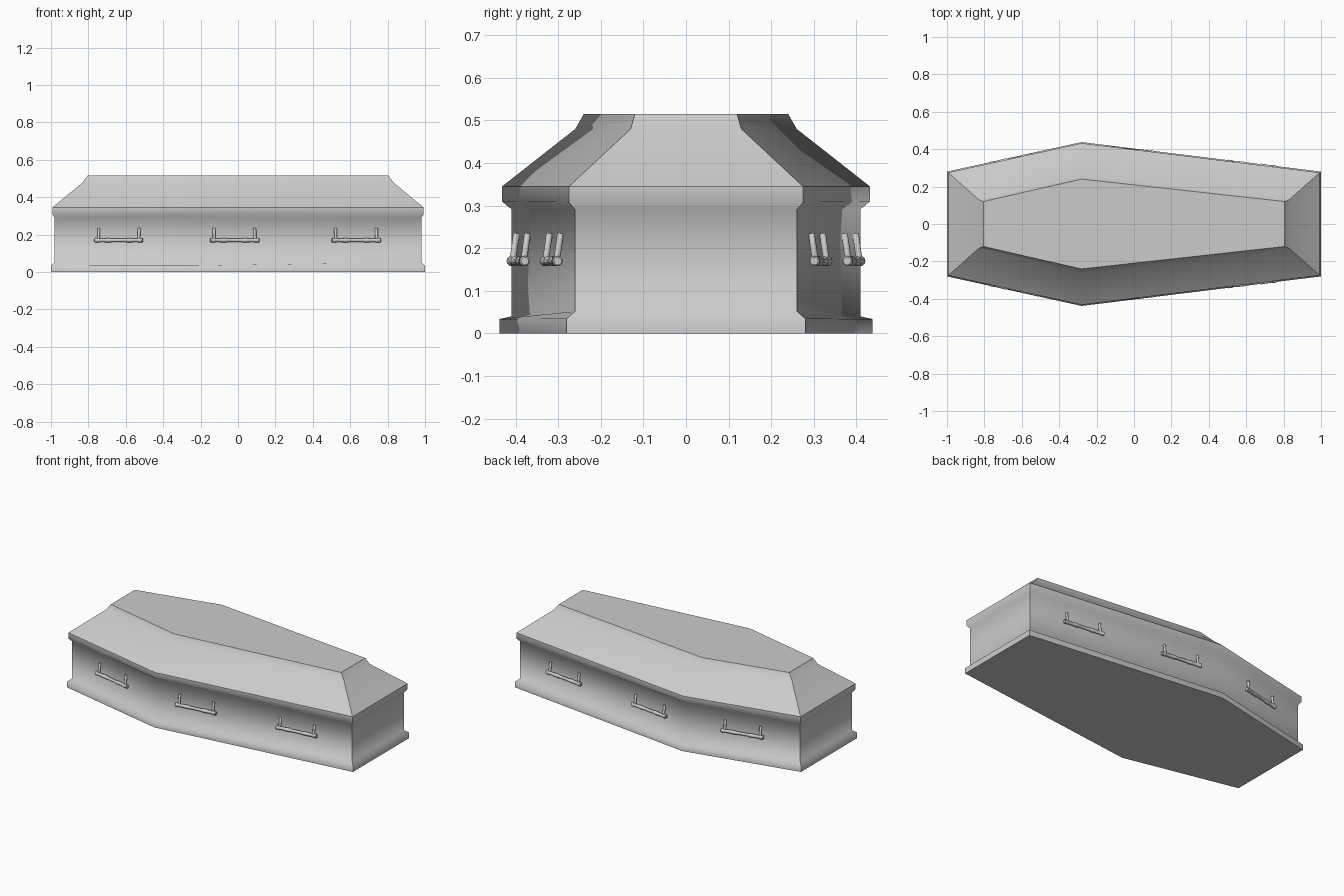
import bpy, bmesh, math
from mathutils import Vector

cube = bpy.data.objects.get("Cube")
if cube:
    bpy.data.objects.remove(cube, do_unlink=True)

grey = bpy.data.materials.new("plain grey")
grey.use_nodes = True
colour = (0.6, 0.6, 0.6, 1)
grey.diffuse_color = colour
grey.node_tree.nodes["Principled BSDF"].inputs["Base Color"].default_value = colour


def loft(bm, rings):
    """Skin closed rings of points and cap both ends."""
    rows = [[bm.verts.new(p) for p in ring] for ring in rings]
    n = len(rows[0])
    for a, b in zip(rows, rows[1:]):
        for i in range(n):
            j = (i + 1) % n
            bm.faces.new((a[i], a[j], b[j], b[i]))
    bm.faces.new(rows[0][::-1])
    bm.faces.new(rows[-1])
    return rows


def finish(bm, name):
    bmesh.ops.recalc_face_normals(bm, faces=bm.faces)
    for f in bm.faces:
        f.smooth = True
    mesh = bpy.data.meshes.new(name)
    bm.to_mesh(mesh)
    bm.free()
    mesh.materials.append(grey)
    obj = bpy.data.objects.new(name, mesh)
    bpy.context.collection.objects.link(obj)
    return obj


SHOULDER = -0.28
WALL_X, WALL_END, WALL_MID = 0.98, 0.26, 0.41


def outline(end_x, end_y, mid_y, z_end, z_mid):
    """Six-sided plan, widest at the shoulder."""
    return [(-end_x, -end_y, z_end), (SHOULDER, -mid_y, z_mid), (end_x, -end_y, z_end),
            (end_x, end_y, z_end), (SHOULDER, mid_y, z_mid), (-end_x, end_y, z_end)]


def shell(name, levels):
    """Body part with crisp first and last outlines and crisp end corners."""
    bm = bmesh.new()
    rows = loft(bm, [outline(*level) for level in levels])
    rim = [set(rows[0]), set(rows[-1])]
    for e in bm.edges:
        a, b = e.verts
        on_rim = any(a in r and b in r for r in rim)
        upright = not any(a in row and b in row for row in rows)
        corner = upright and abs(a.co.x - SHOULDER) > 0.01
        if on_rim or corner:
            e.smooth = False
    return finish(bm, name)


# Box with flared plinth and rim
shell("box", [
    (1.0, 0.28, 0.438, 0, 0),
    (1.0, 0.28, 0.438, 0.035, 0.034),
    (WALL_X, WALL_END, WALL_MID, 0.052, 0.04),
    (WALL_X, WALL_END, WALL_MID, 0.29, 0.292),
    (0.993, 0.275, 0.432, 0.308, 0.31),
    (0.993, 0.275, 0.432, 0.345, 0.345)])

# Sloping lid with flat top
shell("lid", [
    (0.993, 0.275, 0.432, 0.345, 0.345),
    (0.83, 0.13, 0.26, 0.48, 0.48),
    (0.805, 0.12, 0.24, 0.515, 0.515)])


def rod(bm, start, end, profile, sides=12):
    """Turned rod; profile gives (fraction along, radius)."""
    axis = end - start
    turn = axis.to_track_quat('Z', 'Y')
    angles = [math.tau * i / sides for i in range(sides)]
    loft(bm, [[start + axis * t + turn @ Vector((r * math.cos(a), r * math.sin(a), 0))
               for a in angles] for t, r in profile])


# Half of the turned grip, mirrored about its middle
half = [(0, 0.009), (0.01, 0.012), (0.09, 0.012), (0.11, 0.0095),
        (0.25, 0.011), (0.32, 0.012), (0.36, 0.009)]
grip = half + [(1 - t, r) for t, r in reversed(half)]


def handle(name, x, side):
    """Grip bar on two hanging posts, parallel to the wall beside it."""
    end_x = WALL_X if x > SHOULDER else -WALL_X
    slope = (WALL_END - WALL_MID) / (end_x - SHOULDER)
    along = Vector((1, side * slope, 0)).normalized()
    out = Vector((-slope, side, 0)).normalized()
    wall = Vector((x, side * (WALL_MID + slope * (x - SHOULDER)), 0))
    up = Vector((0, 0, 1))
    bar = wall + out * 0.015 + up * 0.17
    bm = bmesh.new()
    rod(bm, bar - along * 0.132, bar + along * 0.132, grip)
    for d in (-0.11, 0.11):
        rod(bm, bar + along * d, wall + along * d + out * 0.006 + up * 0.235,
            [(0, 0.0075), (0.97, 0.0075), (1, 0.006)])
    obj = finish(bm, name)
    obj.data.set_sharp_from_angle(angle=math.radians(40))


# Three handles along each side
for side, where in ((-1, "front"), (1, "back")):
    for x, place in ((-0.635, "right"), (-0.02, "middle"), (0.63, "left")):
        handle(f"handle_{where}_{place}", x, side)
